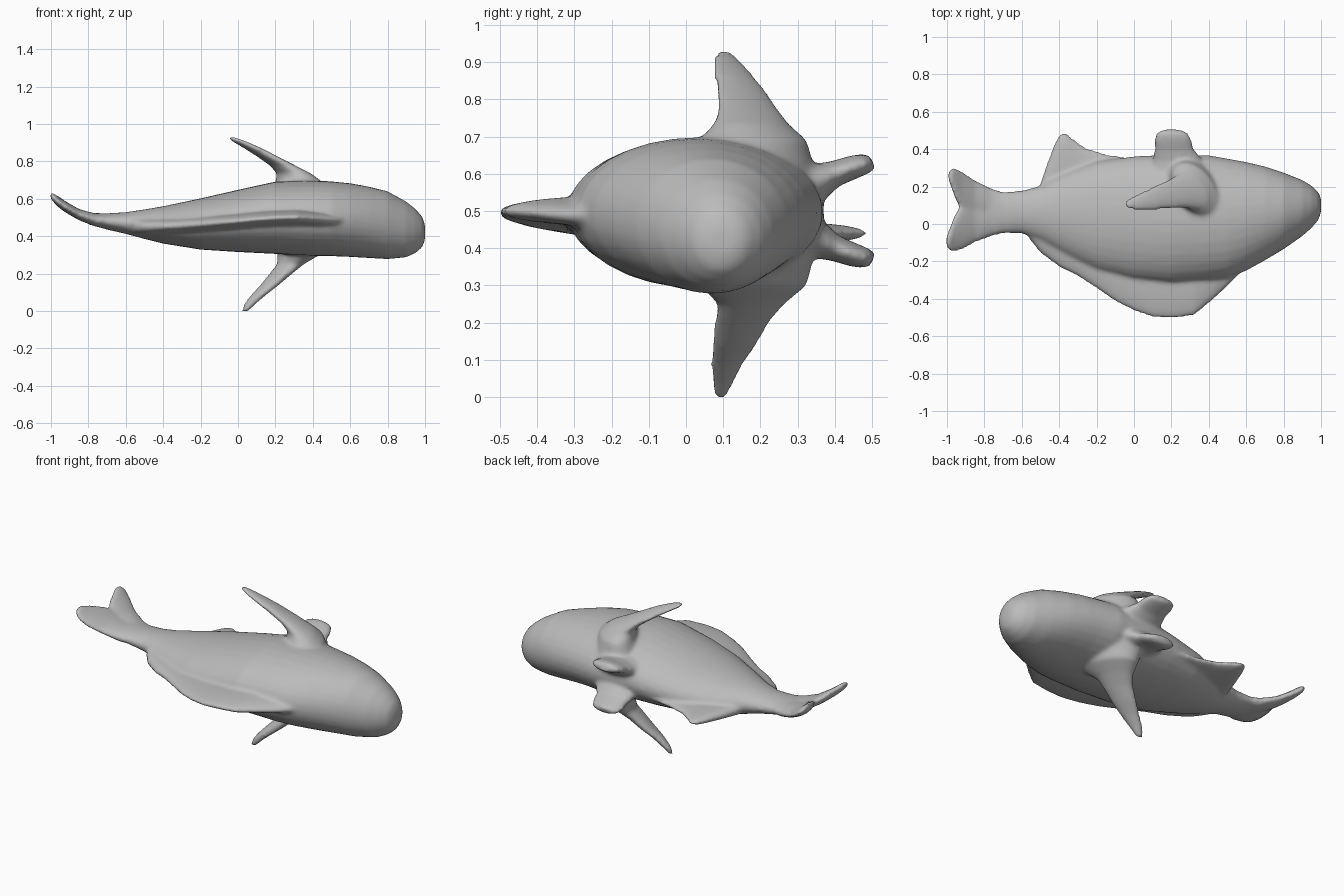
import bpy, bmesh, math
from mathutils import Vector

grey = bpy.data.materials.new("plain grey")
grey.diffuse_color = (0.5, 0.5, 0.5, 1)
SIDES = 32


def loft(name, rings):
    """Closed skin through ellipses given as (centre, half axis u, half axis v)."""
    bm = bmesh.new()
    loops = []
    for c, u, v in rings:
        c, u, v = Vector(c), Vector(u), Vector(v)
        loops.append([bm.verts.new(c + u * math.cos(a) + v * math.sin(a))
                      for a in (2 * math.pi * i / SIDES for i in range(SIDES))])
    for a, b in zip(loops, loops[1:]):
        for i in range(SIDES):
            j = (i + 1) % SIDES
            bm.faces.new((a[i], a[j], b[j], b[i]))
    bm.faces.new(loops[0][::-1])
    bm.faces.new(loops[-1])
    bmesh.ops.recalc_face_normals(bm, faces=bm.faces)
    mesh = bpy.data.meshes.new(name)
    bm.to_mesh(mesh)
    bm.free()
    mesh.materials.append(grey)
    ob = bpy.data.objects.new(name, mesh)
    bpy.context.collection.objects.link(ob)
    return ob


def along_x(name, rows):
    """Rows are x, y low, y high, z low, z high."""
    return loft(name, [((x, (y0 + y1) / 2, (z0 + z1) / 2),
                        (0, (y1 - y0) / 2, 0), (0, 0, (z1 - z0) / 2))
                       for x, y0, y1, z0, z1 in rows])


parts = []

# Main body, nose to tail stalk
parts.append(along_x("body", [
    (1.0, .06, .14, .38, .46), (.985, .02, .17, .34, .505), (.95, -.02, .205, .31, .545),
    (.9, -.065, .235, .287, .585), (.8, -.135, .275, .277, .64), (.7, -.195, .308, .283, .665),
    (.6, -.25, .332, .289, .683), (.5, -.29, .35, .293, .693), (.4, -.305, .368, .293, .698),
    (.2, -.32, .372, .305, .692), (0, -.30, .362, .315, .648), (-.2, -.25, .335, .328, .602),
    (-.4, -.15, .26, .36, .56), (-.5, -.09, .205, .385, .543), (-.6, -.05, .178, .412, .528),
    (-.7, -.05, .172, .435, .522), (-.8, -.06, .19, .463, .525)]))

# Two tail lobes, leaving a notch between them
for name, rows in {
    "tail_upper_lobe": [(-.66, 0, .16, .445, .51), (-.76, .02, .19, .45, .52),
                        (-.85, .03, .235, .485, .545), (-.92, .065, .283, .525, .585),
                        (-.955, .13, .3, .55, .61), (-.98, .2, .298, .575, .625),
                        (-.992, .235, .28, .595, .625)],
    "tail_lower_lobe": [(-.66, -.04, .1, .445, .51), (-.76, -.065, .11, .45, .52),
                        (-.85, -.1, .13, .485, .545), (-.92, -.14, .115, .525, .585),
                        (-.96, -.15, .05, .555, .61), (-.985, -.145, -.02, .58, .63),
                        (-1.002, -.125, -.06, .6, .632)]}.items():
    parts.append(along_x(name, rows))

# Long dorsal fin: x, outer edge y, middle z
parts.append(along_x("dorsal_fin", [
    (x, y, 0.05, z - .04, z + .04) for x, y, z in [
        (.58, -.25, .485), (.5, -.335, .487), (.4, -.425, .495), (.32, -.492, .5),
        (.2, -.506, .497), (.1, -.5, .49), (0, -.465, .48), (-.1, -.415, .472),
        (-.2, -.345, .463), (-.3, -.28, .457), (-.4, -.23, .452), (-.5, -.155, .449),
        (-.56, -.08, .455)]]))

# Anal fin: x, outer edge y
parts.append(along_x("anal_fin", [
    (x, .05, y, .41, .47) for x, y in [
        (-.5, .22), (-.47, .31), (-.43, .42), (-.4, .482), (-.36, .488), (-.32, .452),
        (-.25, .405), (-.15, .375), (0, .35)]]))

# Pectoral fins: centre x, centre y, z, half chord y, half thickness x
for name, rows in {
    "upper_pectoral_fin": [
        (.33, .18, .60, .17, .15), (.325, .18, .69, .145, .115), (.3, .175, .735, .1, .085),
        (.235, .165, .78, .078, .062), (.15, .145, .83, .065, .05), (.08, .125, .87, .052, .045),
        (0, .107, .91, .034, .035), (-.045, .1, .932, .014, .018)],
    "lower_pectoral_fin": [
        (.33, .18, .40, .17, .15), (.325, .18, .30, .145, .1), (.28, .175, .25, .09, .065),
        (.23, .15, .2, .073, .055), (.17, .13, .14, .06, .045), (.115, .11, .09, .045, .038),
        (.065, .1, .04, .03, .03), (.035, .092, -.004, .014, .016)]}.items():
    parts.append(loft(name, [((x, y, z), (-.35 * h, h, 0), (t, 0, 0))
                             for x, y, z, h, t in rows]))

# Pair of rounded pelvic fins, mirrored about the body's middle plane
for name, s in (("upper_pelvic_fin", 1), ("lower_pelvic_fin", -1)):
    parts.append(loft(name, [((x, y, .5 + s * d), (h, 0, 0), (0, -.35 * t, s * t))
                             for x, y, d, h, t in [
        (.24, .26, .06, .17, .07), (.23, .35, .075, .13, .05), (.215, .40, .1, .105, .033),
        (.208, .45, .118, .1, .03), (.205, .485, .128, .085, .026), (.2, .503, .131, .055, .016)]]))

# Fuse the parts into one smooth skin
bpy.ops.object.select_all(action='DESELECT')
for ob in parts:
    ob.select_set(True)
bpy.context.view_layer.objects.active = parts[0]
bpy.ops.object.join()
fish = parts[0]
fish.name = "fish"
remesh = fish.modifiers.new("fuse", 'REMESH')
remesh.mode = 'VOXEL'
remesh.voxel_size = 0.011
remesh.use_smooth_shade = True
smooth = fish.modifiers.new("soften", 'SMOOTH')
smooth.factor = 0.5
smooth.iterations = 8
